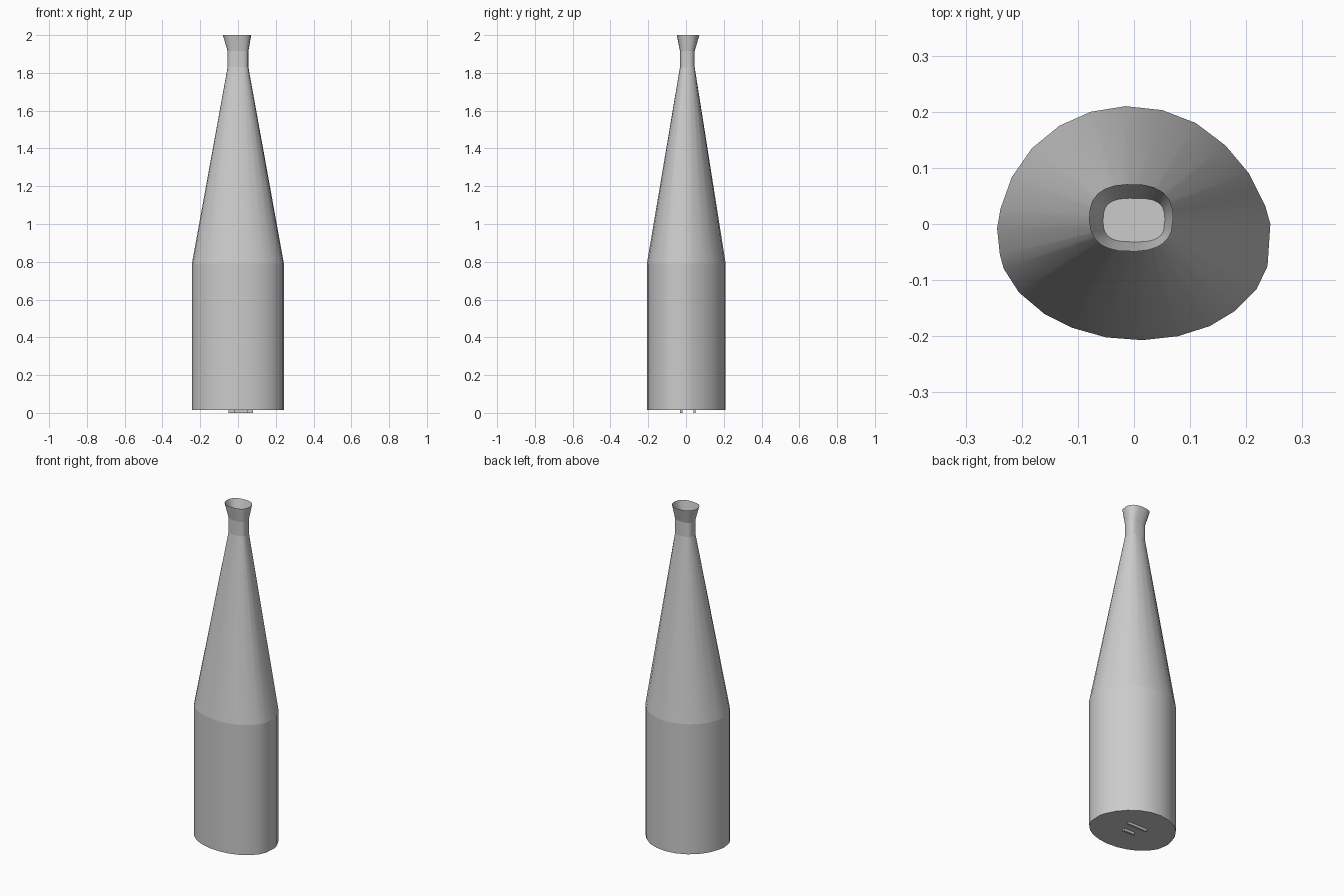
import bpy, bmesh, math

cube = bpy.data.objects.get("Cube")
if cube:
    bpy.data.objects.remove(cube, do_unlink=True)

grey = bpy.data.materials.new("Light grey")
grey.use_nodes = True
colour = (0.6, 0.6, 0.6, 1)
grey.diffuse_color = colour
grey.node_tree.nodes["Principled BSDF"].inputs["Base Color"].default_value = colour

# Slightly irregular hand-made outline of the body, counter-clockwise from +x
OUTLINE = [
    (0.243, 0.0), (0.234, 0.032), (0.205, 0.09), (0.163, 0.14), (0.11, 0.18),
    (0.05, 0.203), (-0.015, 0.21), (-0.077, 0.2), (-0.133, 0.175), (-0.182, 0.135),
    (-0.218, 0.083), (-0.238, 0.027), (-0.244, -0.008), (-0.239, -0.055),
    (-0.232, -0.08), (-0.205, -0.122), (-0.16, -0.16), (-0.11, -0.185),
    (-0.05, -0.202), (0.015, -0.207), (0.078, -0.2), (0.135, -0.182),
    (0.18, -0.155), (0.218, -0.117), (0.238, -0.075)]


def rounded_ring(cx, cy, rx, ry, power):
    """Rounded-rectangle ring with one point per outline point."""
    def squash(v):
        return math.copysign(abs(v) ** (2 / power), v)
    ring = []
    for x, y in OUTLINE:
        a = math.atan2(y / 0.208, x / 0.243)
        ring.append((cx + rx * squash(math.cos(a)), cy + ry * squash(math.sin(a))))
    return ring


def finish(bm, name):
    mesh = bpy.data.meshes.new(name)
    bm.to_mesh(mesh)
    bm.free()
    mesh.materials.append(grey)
    obj = bpy.data.objects.new(name, mesh)
    bpy.context.collection.objects.link(obj)
    return obj


def loft(name, sections, cap_bottom=False, cap_top=False):
    """Skin a stack of (z, ring) sections; smooth around, sharp between sections."""
    bm = bmesh.new()
    rings = [[bm.verts.new((x, y, z)) for x, y in ring] for z, ring in sections]
    n = len(OUTLINE)
    for low, high in zip(rings, rings[1:]):
        for i in range(n):
            j = (i + 1) % n
            bm.faces.new((low[i], low[j], high[j], high[i])).smooth = True
    if cap_bottom:
        bm.faces.new(rings[0][::-1])
    if cap_top:
        bm.faces.new(rings[-1])
    for ring in rings:
        for i in range(n):
            bm.edges.get((ring[i], ring[(i + 1) % n])).smooth = False
    return finish(bm, name)


neck_ring = rounded_ring(0.0, 0.007, 0.055, 0.039, 3.0)
lip_ring = rounded_ring(-0.005, 0.011, 0.075, 0.06, 2.5)

# Body, long tapering shoulder and closed neck
loft("bottle_body", [(0.015, OUTLINE), (0.79, OUTLINE), (1.83, neck_ring),
                     (1.915, neck_ring)], cap_bottom=True, cap_top=True)

# Thin open flared lip
loft("flared_lip", [(1.915, neck_ring), (2.0, lip_ring)])

# Two small plain raised bars under the base
for name, length, y in (("base_bar_long", 0.13, 0.045), ("base_bar_short", 0.07, -0.025)):
    bm = bmesh.new()
    bmesh.ops.create_cube(bm, size=1)
    bmesh.ops.scale(bm, verts=bm.verts, vec=(length, 0.012, 0.016))
    bmesh.ops.translate(bm, verts=bm.verts, vec=(0.015, y, 0.008))
    finish(bm, name)
